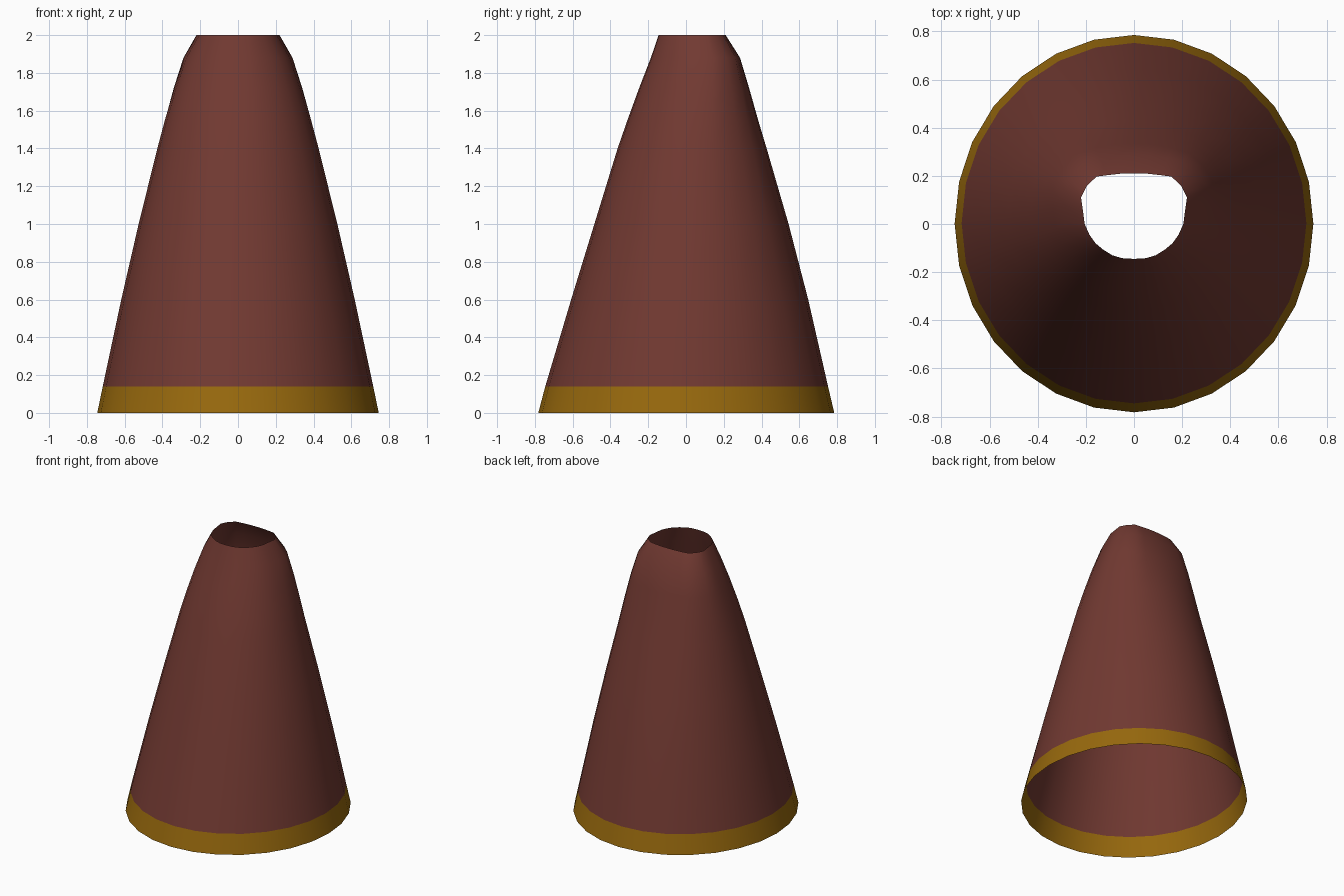
import bpy, math

if "Cube" in bpy.data.objects:
    bpy.data.objects.remove(bpy.data.objects["Cube"])

SIDES = 28
HALF = SIDES // 2

# height, half width, front y, back y, amount of flat-backed shape
RINGS = [
    (0.00, 0.745, -0.782, 0.785, 0.0),
    (0.14, 0.716, -0.745, 0.752, 0.0),
    (0.60, 0.618, -0.608, 0.647, 0.0),
    (1.00, 0.527, -0.485, 0.543, 0.05),
    (1.40, 0.430, -0.362, 0.427, 0.2),
    (1.55, 0.392, -0.310, 0.382, 0.35),
    (1.72, 0.344, -0.248, 0.334, 0.55),
    (1.88, 0.290, -0.186, 0.286, 0.8),
    (2.00, 0.220, -0.145, 0.210, 1.0),
]

# right half of the waist opening, front to back
WAIST = [(0, -.145), (.05, -.142), (.09, -.13), (.13, -.105), (.16, -.08),
         (.185, -.045), (.205, 0), (.212, .055), (.22, .11), (.207, .137),
         (.195, .16), (.155, .197), (.11, .203), (.055, .209), (0, .21)]


def material(name, colour):
    mat = bpy.data.materials.new(name)
    mat.diffuse_color = (*colour, 1)
    mat.use_nodes = True
    mat.node_tree.nodes["Principled BSDF"].inputs["Base Color"].default_value = mat.diffuse_color
    return mat


def ring(z, width, front, back, amount):
    """Ellipse blended towards the waist outline, mirrored across x."""
    mid, depth = (front + back) / 2, (back - front) / 2
    points = []
    for k in range(SIDES):
        i, side = (k, 1) if k <= HALF else (SIDES - k, -1)
        a = math.pi * i / HALF
        ex, ey = math.sin(a), -math.cos(a)
        wx, wy = WAIST[i][0] / 0.22, (WAIST[i][1] - 0.0325) / 0.1775
        x = ex + (wx - ex) * amount
        y = ey + (wy - ey) * amount
        points.append((side * x * width, mid + y * depth, z))
    return points


def loft(name, rings, mat):
    """Open shell through a stack of rings."""
    verts = [p for r in rings for p in ring(*r)]
    faces = []
    for r in range(len(rings) - 1):
        for k in range(SIDES):
            n = (k + 1) % SIDES
            a, b = r * SIDES, (r + 1) * SIDES
            faces.append((a + k, a + n, b + n, b + k))
    mesh = bpy.data.meshes.new(name)
    mesh.from_pydata(verts, [], faces)
    mesh.materials.append(mat)
    obj = bpy.data.objects.new(name, mesh)
    bpy.context.collection.objects.link(obj)
    for p in mesh.polygons:
        p.use_smooth = True
    return obj


# Skirt cloth and the trim around its hem
loft("skirt_cloth", RINGS[1:], material("brick red", (0.165, 0.041, 0.031)))
loft("hem_trim", RINGS[:2], material("dark gold", (0.31, 0.14, 0.004)))
